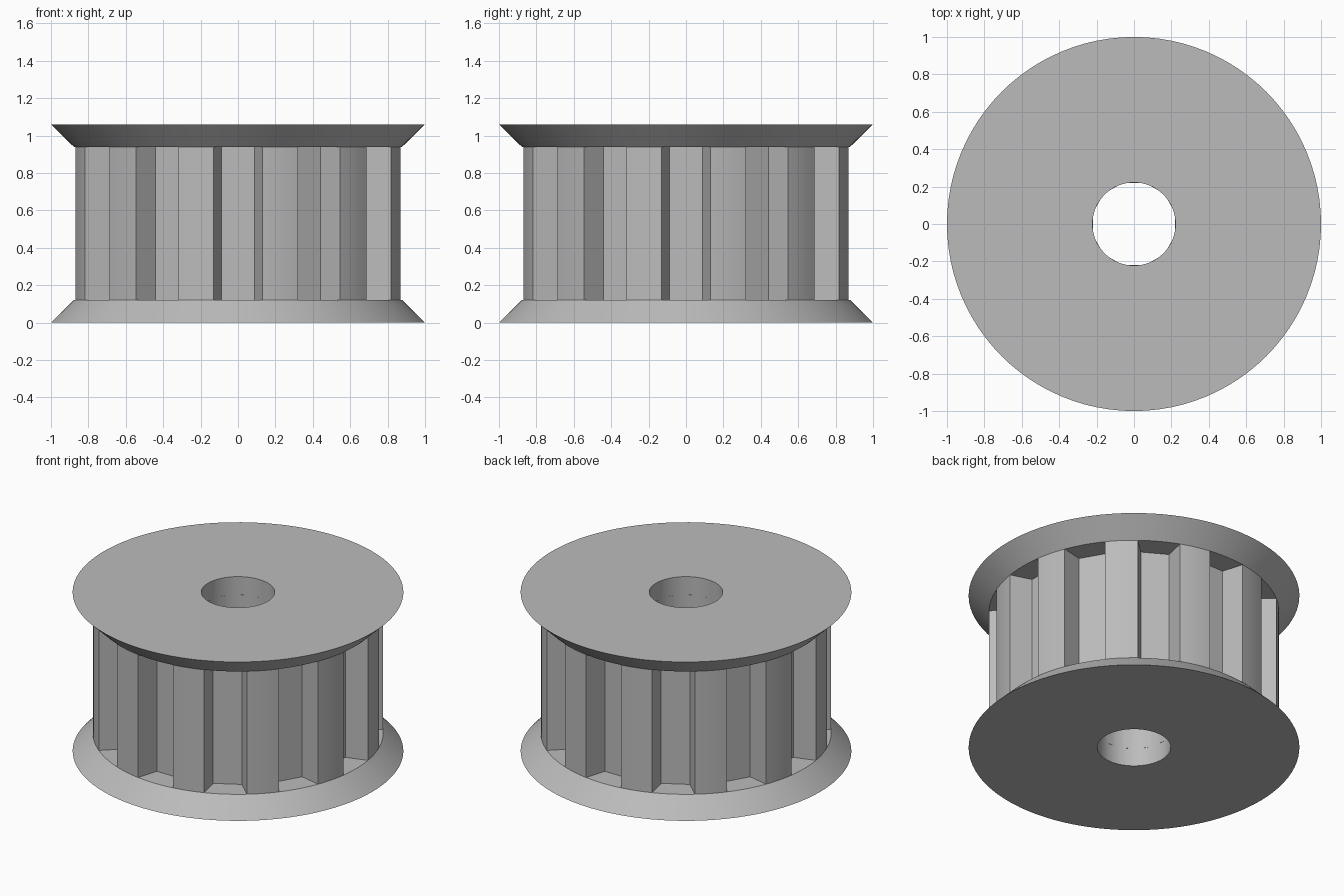
import bpy, bmesh
from math import radians, cos, sin, atan2, hypot, degrees

cube = bpy.data.objects.get("Cube")
if cube:
    bpy.data.objects.remove(cube, do_unlink=True)

TEETH = 12
BORE, DRUM, RIM = 0.222, 0.878, 1.0
HEIGHT, FLANGE = 1.06, 0.12
FLOOR_DIST, FLOOR_HALF = 0.731, 0.087
MOUTH = 8.5                      # half angle of a groove mouth, degrees
PITCH = 360 / TEETH

grey = bpy.data.materials.new("plain grey")
grey.use_nodes = True
colour = (0.5, 0.5, 0.5, 1)
grey.diffuse_color = colour
grey.node_tree.nodes["Principled BSDF"].inputs["Base Color"].default_value = colour


def ring(polar, z, radius=None):
    """Points at the given (angle, radius) pairs, optionally on a circle."""
    return [((radius or r) * cos(radians(a)), (radius or r) * sin(radians(a)), z)
            for a, r in polar]


def closed_solid(name, rings):
    """Join equal rings into a solid with a hole through it."""
    bm = bmesh.new()
    loops = [[bm.verts.new(p) for p in pts] for pts in rings]
    for lower, upper in zip(loops, loops[1:] + loops[:1]):
        for i in range(len(lower)):
            j = (i + 1) % len(lower)
            bm.faces.new((lower[i], lower[j], upper[j], upper[i]))
    bmesh.ops.recalc_face_normals(bm, faces=bm.faces)
    mesh = bpy.data.meshes.new(name)
    bm.to_mesh(mesh)
    bm.free()
    obj = bpy.data.objects.new(name, mesh)
    bpy.context.collection.objects.link(obj)
    mesh.materials.append(grey)
    bpy.ops.object.select_all(action="DESELECT")
    obj.select_set(True)
    bpy.context.view_layer.objects.active = obj
    bpy.ops.object.shade_smooth_by_angle(angle=radians(30))
    return obj


# Flanges: bevelled discs, wide side outward
circle = [(360 * i / 96, 1) for i in range(96)]
for name, outer, inner in (("lower_flange", 0, FLANGE),
                           ("upper_flange", HEIGHT, HEIGHT - FLANGE)):
    closed_solid(name, [ring(circle, outer, BORE), ring(circle, outer, RIM),
                        ring(circle, inner, DRUM), ring(circle, inner, BORE)])

# Toothed drum: flat-floored grooves between curved lands
floor_angle = degrees(atan2(FLOOR_HALF, FLOOR_DIST))
floor_radius = hypot(FLOOR_HALF, FLOOR_DIST)
land_steps = 5
outline = []
for t in range(TEETH):
    base = t * PITCH
    outline += [(base - floor_angle, floor_radius), (base + floor_angle, floor_radius)]
    for s in range(land_steps + 1):
        outline.append((base + MOUTH + (PITCH - 2 * MOUTH) * s / land_steps, DRUM))
low, high = FLANGE, HEIGHT - FLANGE
closed_solid("toothed_drum", [ring(outline, low, BORE), ring(outline, low),
                              ring(outline, high), ring(outline, high, BORE)])
